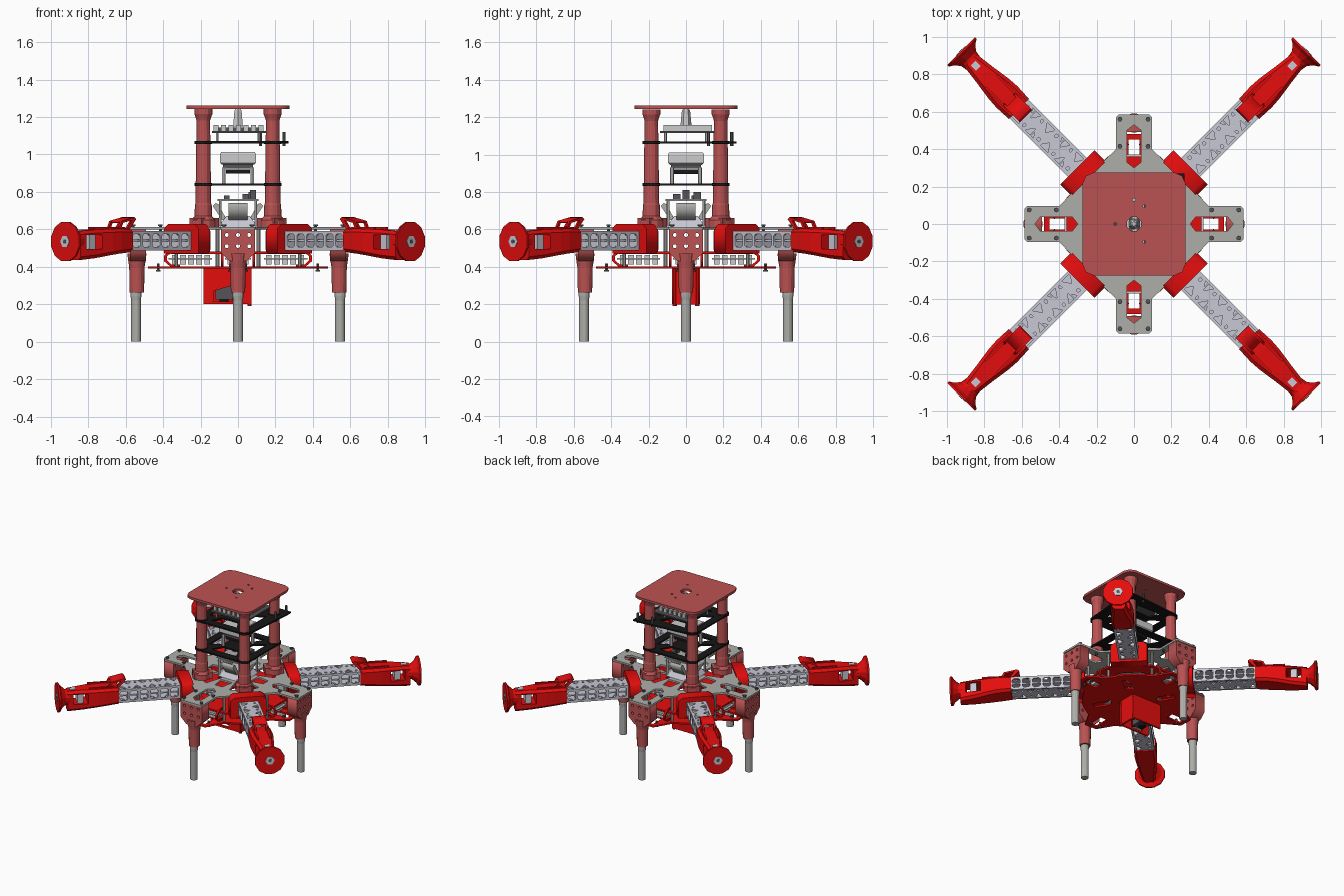
import bpy, bmesh
from math import pi, cos, sin
from mathutils import Matrix, Vector

if "Cube" in bpy.data.objects:
    bpy.data.objects.remove(bpy.data.objects["Cube"])


def material(name, rgb):
    m = bpy.data.materials.new(name)
    m.diffuse_color = (*rgb, 1)
    m.use_nodes = True
    m.node_tree.nodes["Principled BSDF"].inputs["Base Color"].default_value = m.diffuse_color
    return m


RED = material("bright_red", (0.78, 0.004, 0.004))
DUSTY = material("dusty_red", (0.50, 0.085, 0.085))
BLACK = material("black", (0.008, 0.008, 0.008))
PALE = material("pale_truss", (0.58, 0.58, 0.66))
GREY = material("plate_grey", (0.42, 0.42, 0.40))
DARK = material("dark_grey", (0.09, 0.09, 0.1))
I = Matrix.Identity(4)
T = lambda x, y, z: Matrix.Translation((x, y, z))
RZ = lambda a: Matrix.Rotation(a, 4, 'Z')
# Profile planes: YZ profile extruded along x, XZ profile extruded along y
YZ = Matrix(((0, 0, 1, 0), (1, 0, 0, 0), (0, 1, 0, 0), (0, 0, 0, 1)))
XZ = Matrix(((1, 0, 0, 0), (0, 0, -1, 0), (0, 1, 0, 0), (0, 0, 0, 1)))


def add(name, mesh, M, mat):
    o = bpy.data.objects.new(name, mesh)
    bpy.context.collection.objects.link(o)
    o.matrix_world = M
    if mat:
        mesh.materials.clear()
        mesh.materials.append(mat)
    return o


def sheet(name, loops, thick, M, mat):
    """Flat plate: first loop is the outline, the rest are holes."""
    cu = bpy.data.curves.new(name, 'CURVE')
    cu.dimensions, cu.fill_mode, cu.extrude = '2D', 'BOTH', thick / 2
    for pts in loops:
        s = cu.splines.new('POLY')
        s.points.add(len(pts) - 1)
        for p, q in zip(s.points, pts):
            p.co = (q[0], q[1], 0, 1)
        s.use_cyclic_u = True
    tmp = bpy.data.objects.new("tmp", cu)
    bpy.context.collection.objects.link(tmp)
    dg = bpy.context.evaluated_depsgraph_get()
    mesh = bpy.data.meshes.new_from_object(tmp.evaluated_get(dg))
    bpy.data.objects.remove(tmp)
    return add(name, mesh, M, mat)


def loft(name, rings, M, mat, smooth=False):
    """Skin a list of equal-length vertex rings and cap both ends."""
    bm = bmesh.new()
    vs = [[bm.verts.new(p) for p in r] for r in rings]
    n = len(vs[0])
    for a, b in zip(vs, vs[1:]):
        for i in range(n):
            f = bm.faces.new((a[i], a[(i + 1) % n], b[(i + 1) % n], b[i]))
            f.smooth = smooth
    bm.faces.new(vs[0])
    bm.faces.new(vs[-1])
    bmesh.ops.recalc_face_normals(bm, faces=bm.faces)
    mesh = bpy.data.meshes.new(name)
    bm.to_mesh(mesh)
    bm.free()
    return add(name, mesh, M, mat)


def lathe(name, prof, M, mat, n=16):
    return loft(name, [[(r * cos(2 * pi * (i + .5) / n), r * sin(2 * pi * (i + .5) / n), z)
                        for i in range(n)] for r, z in prof], M, mat, False)


def box(name, x0, x1, y0, y1, z0, z1, M=I, mat=None):
    return loft(name, [[(x0, y0, z), (x1, y0, z), (x1, y1, z), (x0, y1, z)] for z in (z0, z1)], M, mat)


def ngon(cx, cy, r, n=10, sy=1):
    return [(cx + r * cos(2 * pi * (i + .5) / n), cy + sy * r * sin(2 * pi * (i + .5) / n)) for i in range(n)]


def four(pts):
    """Repeat outline points around the four quarters."""
    return [tuple((RZ(k * pi / 2) @ Vector((*p, 0)))[:2]) for k in range(4) for p in pts]


def spin(loops):
    return [[tuple((RZ(k * pi / 2) @ Vector((*p, 0)))[:2]) for p in l] for k in range(4) for l in loops]


def chamfer_square(h, c):
    return four([(h, -h + c), (h, h - c), (h - c * .3, h - c * .3)])


# Cross-shaped main plate with leg slots and corner cutouts
slot = [(.30, 0), (.33, -.038), (.50, -.038), (.53, 0), (.50, .038), (.33, .038)]
corner = [(.11, .06), (.25, .10), (.23, .145), (.145, .23), (.10, .25), (.06, .11)]
cross = four([(.57, -.095), (.585, -.08), (.585, .08), (.57, .095), (.40, .095), (.31, .19), (.19, .31), (.095, .40)])
side_cut = [(.14, -.05), (.24, -.03), (.24, .03), (.14, .05)]
sheet("main_plate", [cross, ngon(0, 0, .07, 12)] + spin([slot, corner, side_cut]), .014, T(0, 0, .605), GREY)

# Lower clamp plate and the red belly plate
octo = four([(.36, -.14), (.36, .14), (.30, .20), (.20, .30)])
sheet("clamp_plate", [octo, ngon(0, 0, .07, 12)] + spin([corner]), .012, T(0, 0, .475), RED)
belly = four([(.48, -.05), (.48, .05), (.36, .12), (.29, .23), (.23, .29), (.12, .36)])
bslot = [(.33, -.03), (.45, -.03), (.45, .03), (.33, .03)]
bcut = [(.15, .09), (.25, .16), (.22, .20), (.10, .13)]
bcut2 = [(.15, -.09), (.25, -.16), (.22, -.20), (.10, -.13)]
sheet("belly_plate", [belly] + spin([bslot, bcut]), .012, T(0, 0, .396), RED)

for k in range(4):
    S = RZ(k * pi / 2)
    # Landing leg: bracket, sleeve and tube
    br = [(-.092, .598), (-.092, .475), (-.045, .43), (.045, .43), (.092, .475), (.092, .598)]
    holes = [ngon(y, z, .011, 8) for y in (-.06, 0, .06) for z in (.51, .57)]
    sheet("leg_bracket", [br] + holes, .085, S @ T(.535, 0, 0) @ YZ, DUSTY)
    lathe("leg_sleeve", [(.052, .47), (.047, .43), (.042, .40), (.039, .262)], S @ T(.54, 0, 0), DUSTY)
    lathe("leg_tube", [(.03, .30), (.03, .245), (.027, .22), (.027, 0)], S @ T(.545, 0, 0), GREY, 12)
    # Plate bolts and spacers
    for s in (-1, 1):
        for x in (.56, .415):
            lathe("plate_bolt", [(.009, .58), (.009, .618), (.013, .618), (.013, .626)], S @ T(x, .075 * s, 0), DARK, 6)
        lathe("spacer", [(.011, .40), (.011, .60)], S @ T(.33, .11 * s, 0), GREY, 8)
        lathe("belly_bolt", [(.014, .375), (.014, .383), (.008, .383), (.008, .418)], S @ T(.425, .04 * s, 0), DARK, 6)
        # Curved red guard beside each speed controller
        sheet("side_guard", [[(.31, .40), (.36, .40), (.395, .43), (.395, .46), (.36, .49), (.31, .49),
                              (.31, .478), (.355, .478), (.38, .455), (.38, .435), (.355, .412), (.31, .412)]],
              .014, S @ T(0, .085 * s, 0) @ XZ, RED)
    # Speed controller board with ribs
    box("controller_board", .14, .37, -.07, .07, .44, .448, S, None)
    for i in range(5):
        box("controller_part", .15 + i * .043, .18 + i * .043, -.055, .055, .412, .462, S, None)

for k in range(4):
    A = RZ(pi / 4 + k * pi / 2)
    # Red arm clamp at the body
    sheet("arm_clamp", [[(-.13, .47), (.13, .47), (.13, .605), (.10, .628), (-.10, .628), (-.13, .605)]],
          .085, A @ T(.385, 0, 0) @ YZ, RED)
    # Truss arm: perforated skins around a solid core
    rect = [(.28, -.07), (.96, -.07), (.96, .07), (.28, .07)]
    tri = []
    for i in range(8):
        c, s = .46 + i * .055, 1 if i % 2 else -1
        tri += [[(c - .03, .055 * s), (c + .03, .055 * s), (c, .012 * s)],
                ngon(c, -.04 * s, .010, 6)]
    for z in (.493, .587):
        sheet("arm_skin", [rect] + tri, .01, A @ T(0, 0, z), PALE)
    box("arm_core", .28, .96, -.062, .062, .535, .545, A, PALE)
    srect = [(.28, .49), (.96, .49), (.96, .59), (.28, .59)]
    win = [[(c - .028, .515), (c - .018, .505), (c + .018, .505), (c + .028, .515),
            (c + .028, .565), (c + .018, .575), (c - .018, .575), (c - .028, .565)]
           for c in (.47 + i * .073 for i in range(6))]
    for s in (-1, 1):
        sheet("arm_side", [srect] + win, .01, A @ T(0, .066 * s, 0) @ XZ, PALE)
    for i in range(7):
        box("arm_rib", .43 + i * .073, .438 + i * .073, -.062, .062, .495, .585, A, PALE)

    # Red motor mount sleeve, lofted from chamfered sections
    rings = []
    for x, h, a, b in ((.87, .076, .478, .602), (.96, .08, .47, .604), (1.02, .076, .462, .602),
                       (1.13, .06, .445, .598), (1.235, .047, .435, .59)):
        c = .018
        rings.append([(x, -h, a + c), (x, -h + c, a), (x, h - c, a), (x, h, a + c),
                      (x, h, b - c), (x, h - c, b), (x, -h + c, b), (x, -h, b - c)])
    mount = loft("motor_mount", rings, A, RED)
    cutter = box("mount_cutter", 1.09, 1.195, -.2, .2, .495, .57, A)
    m = mount.modifiers.new("window", 'BOOLEAN')
    m.operation, m.object, m.solver = 'DIFFERENCE', cutter, 'EXACT'
    dg = bpy.context.evaluated_depsgraph_get()
    mount.data = bpy.data.meshes.new_from_object(mount.evaluated_get(dg))
    mount.modifiers.clear()
    bpy.data.objects.remove(cutter)
    box("motor_body", 1.12, 1.165, -.042, .042, .495, .57, A, PALE)
    for s in (-1, 1):
        box("mount_rail", .90, 1.08, .045 * s - .007, .045 * s + .007, .60, .612, A, RED)
    # Flared end disc with motor boss
    X = A @ T(0, 0, .535) @ Matrix.Rotation(pi / 2, 4, 'Y')
    lathe("end_disc", [(.05, 1.20), (.058, 1.25), (.085, 1.28), (.109, 1.294), (.109, 1.306)], X, RED, 12)
    lathe("motor_boss", [(.034, 1.30), (.034, 1.309)], X, PALE, 6)
    lathe("motor_shaft", [(.012, 1.30), (.012, 1.311)], X, DARK, 8)
    box("top_vent", 1.175, 1.215, -.018, .018, .585, .598, A, PALE)
    # Raised clip on the sleeve
    loop = [(.95, .595), (.925, .645), (.83, .665), (.815, .655), (.87, .595)]
    inner = [(.93, .603), (.913, .635), (.85, .648), (.885, .603)]
    for s in (-1, 1):
        sheet("clip_side", [loop, inner], .014, A @ T(0, .04 * s, 0) @ XZ, RED)
    sheet("clip_top", [[(.925, .645), (.83, .665), (.815, .655), (.92, .633)]], .09, A @ XZ, RED)

    # Tower post
    P = A @ T(.262, 0, 0)
    lathe("tower_post", [(.066, .61), (.064, .65), (.047, .67), (.045, .73), (.042, .74), (.036, 1.18),
                         (.042, 1.20), (.048, 1.215), (.048, 1.242)], P, DUSTY, 12)
    box("post_foot", -.075, .06, -.045, .045, .61, .66, P, DUSTY)
    for z in (.84, 1.065):
        lathe("post_band", [(.048, z - .008), (.048, z + .008)], P, BLACK)

# Tower roof
sheet("roof_plate", [chamfer_square(.275, .06), ngon(0, 0, .04, 8)] +
      [ngon(x, y, .008, 8) for x, y in ((-.1, 0), (.055, .095), (.055, -.095), (0, .13))], .018, T(0, 0, 1.252), DUSTY)

# Black electronics shelves
gap = [(.09, -.06), (.17, -.11), (.17, .11), (.09, .06)]
sheet("lower_shelf", [chamfer_square(.23, .05)] + spin([gap]), .011, T(0, 0, .84), BLACK)
up = [(-.23, -.2), (-.2, -.23), (.2, -.23), (.235, -.2), (.27, .2), (.27, .27), (.2, .27), (-.2, .235), (-.23, .2)]
sheet("upper_shelf", [up] + spin([gap]), .011, T(0, 0, 1.065), BLACK)

# Upper computer board with cooling parts
box("computer_board", -.14, .17, -.14, .17, 1.115, 1.125, I, DARK)
for i in range(7):
    box("computer_rib", -.13 + i * .04, -.105 + i * .04, -.12, .14, 1.12, 1.157, I, None)
box("computer_case", -.12, .13, -.11, .13, 1.12, 1.145, I, DARK)
for x in (-.11, .11):
    for y in (-.11, .11):
        lathe("computer_standoff", [(.008, 1.06), (.008, 1.12)], T(x, y, 0), None, 6)
for x, y in ((.245, .245), (.245, .12), (.12, .245)):
    lathe("shelf_pin", [(.009, 1.045), (.009, 1.12)], T(x, y, 0), DARK, 6)

# Flight controller stack
lathe("controller_cap", [(.12, .945), (.137, .955), (.137, 1.0), (.128, 1.012)], RZ(0), None, 4)
box("controller_tray", -.08, .08, -.08, .08, .925, .945, I, DARK)
box("damper_plate", -.065, .065, -.065, .065, .897, .92, I, BLACK)
for x in (-.075, .075):
    for y in (-.075, .075):
        lathe("controller_standoff", [(.011, .845), (.011, .93)], T(x, y, 0), None, 6)
lathe("mast", [(.03, 1.15), (.022, 1.235), (.012, 1.25)], I, None, 6)

# Lower cradle and power board on the main plate
lathe("cradle", [(.15, .612), (.11, .65), (.09, .67)], I, PALE, 4)
for k in range(4):
    sheet("cradle_arm", [[(.06, .65), (.085, .65), (.135, .725), (.12, .74), (.105, .735)]], .1, RZ(k * pi / 2) @ XZ, GREY)
box("power_board", -.11, .11, -.11, .11, .752, .762, I, GREY)
for x, y, h in ((.07, .06, .80), (.04, -.05, .79), (.08, 0, .81), (-.06, .05, .78)):
    box("power_part", x - .015, x + .015, y - .02, y + .02, .76, h, I, DARK)
for x in (-.095, .095):
    for y in (-.095, .095):
        lathe("power_standoff", [(.008, .61), (.008, .755)], T(x, y, 0), None, 6)

# Belly camera housing, open underneath
wall = [(-.185, .395), (-.185, .20), (.07, .20), (.07, .395)]
view = [(-.13, .215), (-.03, .215), (-.03, .30), (-.13, .27)]
sheet("housing_front", [wall, view], .014, T(0, -.068, 0) @ XZ, RED)
sheet("housing_back", [wall], .014, T(0, .068, 0) @ XZ, RED)
box("housing_end", .057, .072, -.068, .068, .197, .395, I, RED)
box("housing_top", -.185, .07, -.068, .068, .375, .395, I, RED)
box("camera_body", -.12, -.03, -.055, .05, .225, .30, I, DARK)
lathe("camera_lens", [(.026, .205), (.026, .23)], T(-.075, 0, 0), BLACK, 12)
for y in (-.06, .06):
    lathe("housing_bolt", [(.012, .19), (.012, .40)], T(.062, y, 0), RED, 8)
